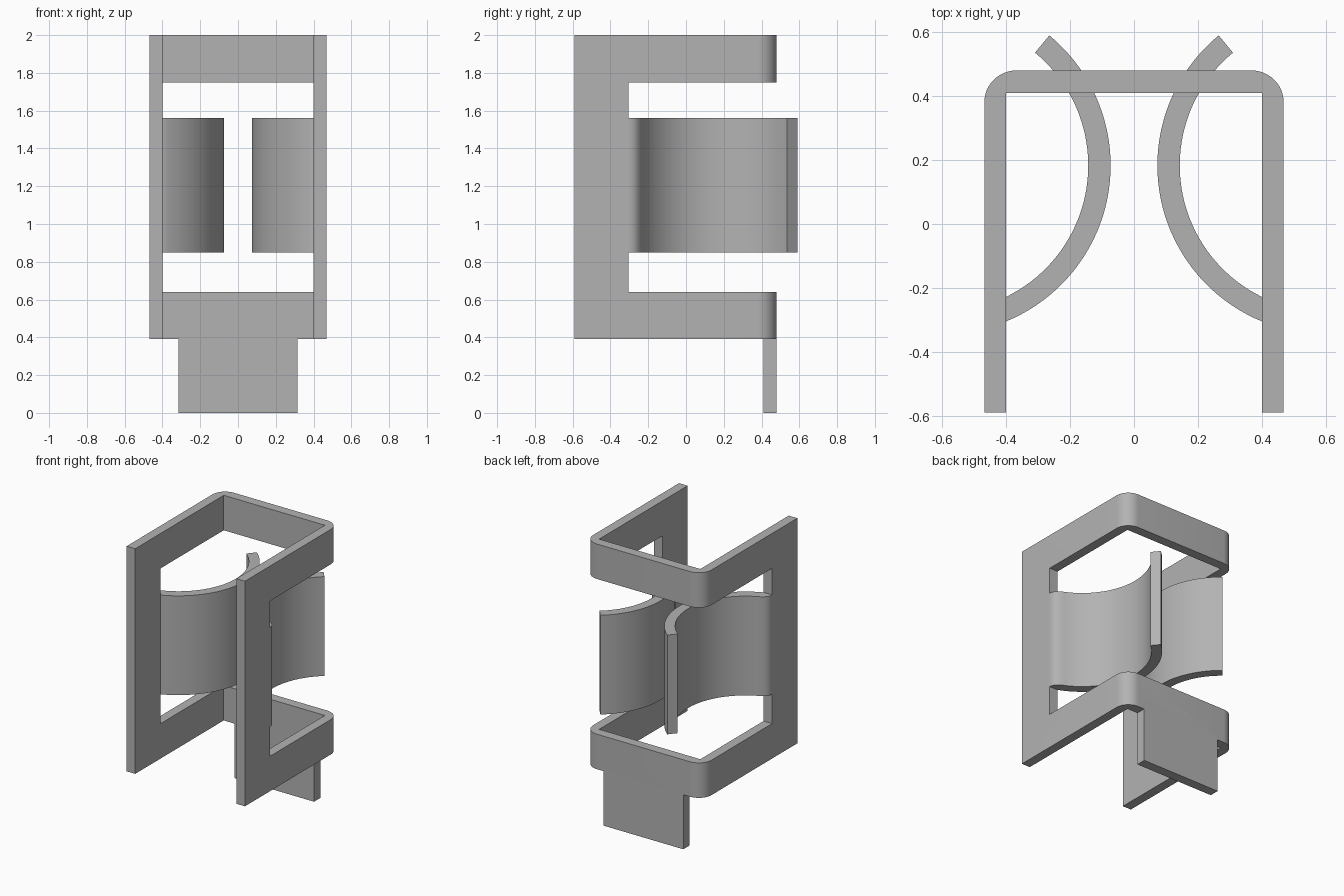
import bpy
import bmesh
from math import radians, cos, sin

if "Cube" in bpy.data.objects:
    bpy.data.objects.remove(bpy.data.objects["Cube"], do_unlink=True)

GREY = (0.45, 0.45, 0.45, 1)
metal = bpy.data.materials.new("grey metal")
metal.use_nodes = True
metal.diffuse_color = GREY
metal.node_tree.nodes["Principled BSDF"].inputs["Base Color"].default_value = GREY

OUT, IN = 0.468, 0.4            # outer and inner half width of the frame
FRONT, BACK = -0.59, 0.48
WINDOW = -0.305                 # front edge of the side windows


def arc(cx, cy, r, start, end, steps):
    angles = [radians(start + (end - start) * i / steps) for i in range(steps + 1)]
    return [(cx + r * cos(a), cy + r * sin(a)) for a in angles]


def extrude(name, outline, z0, z1):
    bm = bmesh.new()
    face = bm.faces.new([bm.verts.new((x, y, z0)) for x, y in outline])
    top = bmesh.ops.extrude_face_region(bm, geom=[face])["geom"]
    moved = [v for v in top if isinstance(v, bmesh.types.BMVert)]
    bmesh.ops.translate(bm, verts=moved, vec=(0, 0, z1 - z0))
    bmesh.ops.recalc_face_normals(bm, faces=bm.faces)
    mesh = bpy.data.meshes.new(name)
    bm.to_mesh(mesh)
    bm.free()
    mesh.materials.append(metal)
    obj = bpy.data.objects.new(name, mesh)
    bpy.context.collection.objects.link(obj)
    return obj


def activate(obj):
    bpy.ops.object.select_all(action='DESELECT')
    obj.select_set(True)
    bpy.context.view_layer.objects.active = obj


def cut_box(obj, x0, x1, y0, y1, z0, z1):
    cutter = extrude("cutter", [(x0, y0), (x1, y0), (x1, y1), (x0, y1)], z0, z1)
    cutter.hide_render = True
    mod = obj.modifiers.new("cut", 'BOOLEAN')
    mod.operation, mod.solver, mod.object = 'DIFFERENCE', 'EXACT', cutter
    activate(obj)
    bpy.ops.object.modifier_apply(modifier=mod.name)
    bpy.data.objects.remove(cutter, do_unlink=True)


def smooth(obj):
    activate(obj)
    bpy.ops.object.shade_smooth_by_angle(angle=radians(30))


# Bent U-shaped frame: rounded outside corners, square inside corners
bend = 0.1
outline = [(OUT, FRONT)]
outline += arc(OUT - bend, BACK - bend, bend, 0, 90, 12)
outline += arc(bend - OUT, BACK - bend, bend, 90, 180, 12)
outline += [(-OUT, FRONT), (-IN, FRONT), (-IN, 0.41), (IN, 0.41), (IN, FRONT)]
frame = extrude("frame", outline, 0, 2)

# Window around the sides and back, then the waste beside the bottom tab
cut_box(frame, -1, 1, WINDOW, 1, 0.64, 1.75)
cut_box(frame, 0.315, 1, -1, 1, -1, 0.39)
cut_box(frame, -1, -0.315, -1, 1, -1, 0.39)
smooth(frame)

# Curved spring contacts, each folded inward from the side plate
convex = arc(-0.6, 0.183, 0.527, -67.7, 50.5, 40)
concave = arc(-0.6, 0.183, 0.457, 50.5, -67.7, 40)
fold = arc(-IN, WINDOW, OUT - IN, 115, 180, 8)
for side, name in ((1, "right_contact"), (-1, "left_contact")):
    profile = [(x * side, y) for x, y in convex + concave + fold[1:]]
    smooth(extrude(name, profile, 0.85, 1.56))
